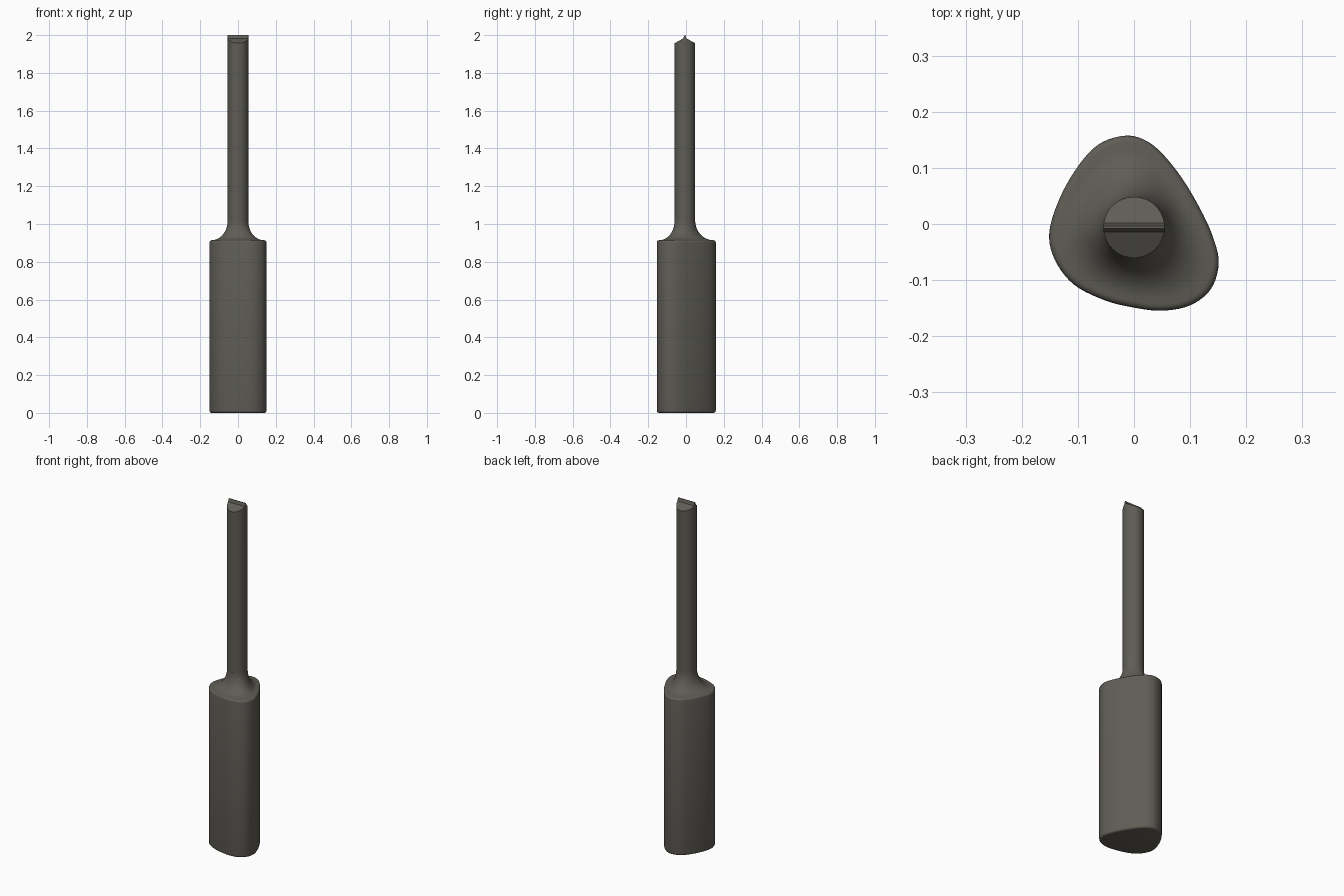
import bpy, bmesh, math
from mathutils import Vector

if "Cube" in bpy.data.objects:
    bpy.data.objects.remove(bpy.data.objects["Cube"])

mat = bpy.data.materials.new("dark_warm_grey")
mat.diffuse_color = (0.115, 0.108, 0.092, 1)
mat.use_nodes = True
mat.node_tree.nodes["Principled BSDF"].inputs["Base Color"].default_value = mat.diffuse_color

CY, R = -0.006, 0.0545      # shaft axis y and radius


def finish(name, bm, angle):
    bmesh.ops.recalc_face_normals(bm, faces=bm.faces)
    me = bpy.data.meshes.new(name)
    bm.to_mesh(me)
    bm.free()
    me.materials.append(mat)
    ob = bpy.data.objects.new(name, me)
    bpy.context.collection.objects.link(ob)
    bpy.ops.object.select_all(action='DESELECT')
    ob.select_set(True)
    bpy.context.view_layer.objects.active = ob
    bpy.ops.object.shade_smooth_by_angle(angle=math.radians(angle))
    return ob


def bridge(bm, a, b):
    n = len(a)
    for i in range(n):
        j = (i + 1) % n
        bm.faces.new((a[i], a[j], b[j], b[i]))


def closed_spline(pts, steps):
    out, n = [], len(pts)
    for i in range(n):
        p0, p1, p2, p3 = (Vector(pts[(i + k) % n]) for k in (-1, 0, 1, 2))
        for s in range(steps):
            t = s / steps
            out.append(0.5 * (2 * p1 + (p2 - p0) * t + (2 * p0 - 5 * p1 + 4 * p2 - p3) * t * t
                              + (3 * p1 - p0 - 3 * p2 + p3) * t ** 3))
    return out


# Handle: rounded three-lobed grip, flaring in to the shaft
outline = closed_spline([
    (-0.02, 0.157), (-0.063, 0.142), (-0.099, 0.104), (-0.132, 0.047), (-0.151, -0.015),
    (-0.141, -0.064), (-0.107, -0.108), (-0.052, -0.136), (0.0, -0.149), (0.05, -0.1545),
    (0.1, -0.145), (0.137, -0.116), (0.151, -0.07), (0.141, -0.024), (0.118, 0.027),
    (0.084, 0.084), (0.046, 0.13), (0.014, 0.152)], 5)
axis = Vector((0, CY))
circle = [axis + (p - axis).normalized() * R for p in outline]

B = 0.012                   # edge rounding
rings = []                  # (outline blend, inset, z)
for k in range(5):
    a = math.pi / 2 * k / 4
    rings.append((1, B * (1 - math.sin(a)), B * (1 - math.cos(a))))
for k in range(5):
    a = math.pi / 2 * k / 4
    rings.append((1, B * (1 - math.cos(a)), 0.902 + B * math.sin(a)))
for k in range(1, 15):
    a = math.pi / 2 * (1 - k / 14)
    rings.append((1 - math.cos(a), B * (1 - math.cos(a)), 1.02 - 0.106 * math.sin(a)))

bm = bmesh.new()
prev = None
for blend, inset, z in rings:
    ring = []
    for c, o in zip(circle, outline):
        p = c.lerp(o, blend)
        p = p - (p - axis).normalized() * inset
        ring.append(bm.verts.new((p.x, p.y, z)))
    if prev:
        bridge(bm, prev, ring)
    else:
        bm.faces.new(ring)
    prev = ring
bm.faces.new(prev)
finish("handle", bm, 40)


# Shaft: round rod whose end is cut to a thin straight blade
def tip_z(y):
    y = abs(y)
    if y <= 0.0021:
        return 2.0
    if y <= 0.0081:
        return 2.0 - (y - 0.002) / 0.006 * 0.017
    return 1.983 - (y - 0.008) / (R - 0.008) * 0.026


angles = [math.pi / 2 * k / 12 for k in range(-12, 13) if abs(k) > 1]
angles += [s * math.asin(w / R) for s in (-1, 1) for w in (0.002, 0.008)]
angles.sort()
right = [(R * math.cos(a), R * math.sin(a)) for a in angles]
loop = right + [(-x, y) for x, y in reversed(right[1:-1])]

bm = bmesh.new()
low = [bm.verts.new((x, CY + y, 1.0)) for x, y in loop]
top = [bm.verts.new((x, CY + y, tip_z(y))) for x, y in loop]
bridge(bm, low, top)
bm.faces.new(low)
n, m = len(loop), len(right)
for i in range(m - 1):      # strips across the tip
    strip = [top[i], top[i + 1], top[(n - i - 1) % n], top[(n - i) % n]]
    bm.faces.new(list(dict.fromkeys(strip)))
finish("shaft", bm, 25)
